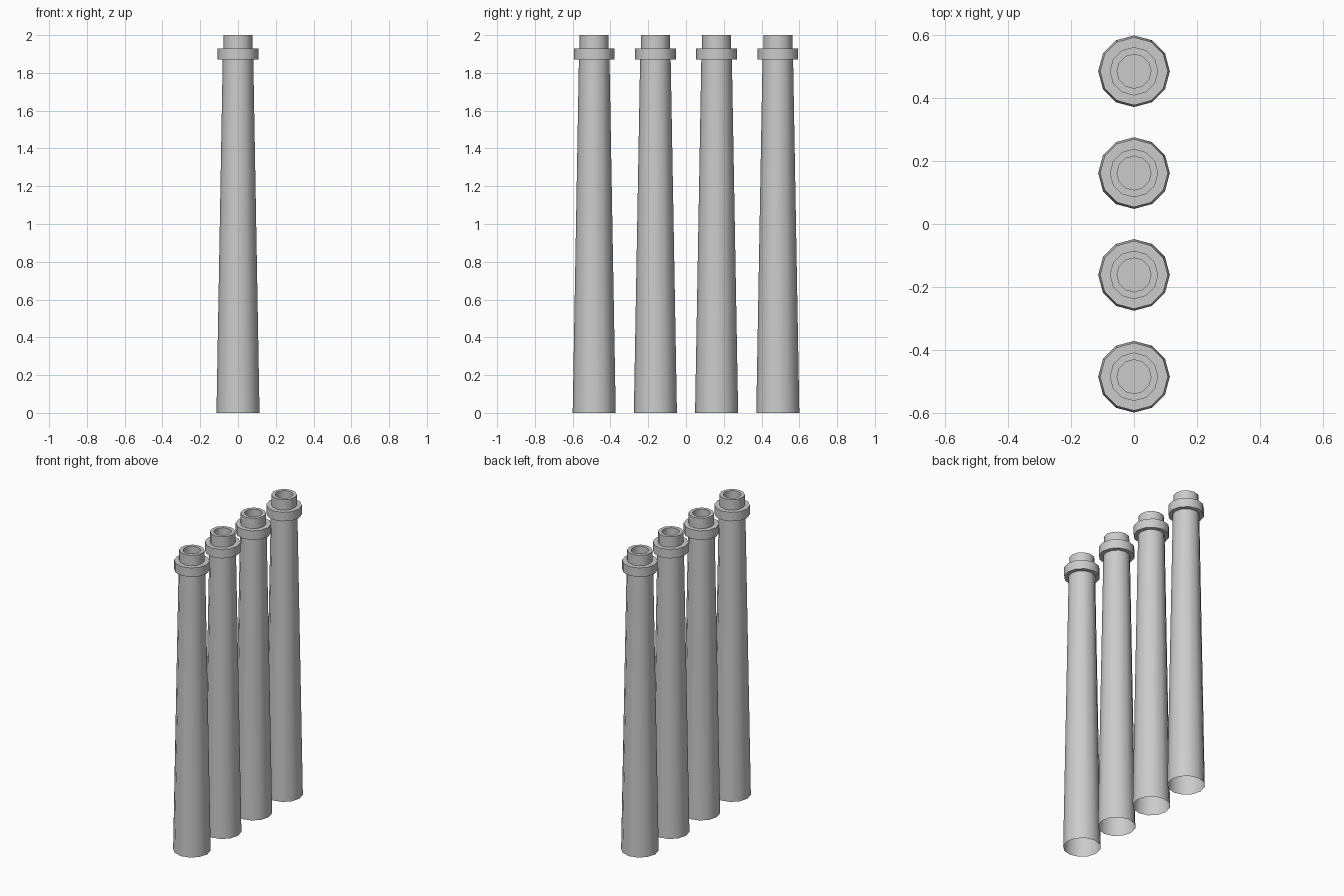
import bpy, bmesh, math

if "Cube" in bpy.data.objects:
    bpy.data.objects.remove(bpy.data.objects["Cube"])

SIDES = 12
# (radius, height) outline: open base, tapered shaft, collar, neck, recessed mouth
PROFILE = [(0.114, 0), (0.081, 1.87), (0.108, 1.87), (0.108, 1.93),
           (0.077, 1.93), (0.077, 2.0), (0.054, 2.0), (0.054, 1.9)]


def chimney(name, y):
    bm = bmesh.new()
    rings = []
    for r, z in PROFILE:
        rings.append([bm.verts.new((r * math.cos(2 * math.pi * i / SIDES),
                                    r * math.sin(2 * math.pi * i / SIDES), z))
                      for i in range(SIDES)])
    for a, b in zip(rings, rings[1:]):
        for i in range(SIDES):
            j = (i + 1) % SIDES
            bm.faces.new((a[i], a[j], b[j], b[i]))
    # floor of the mouth
    bm.faces.new(rings[-1])
    mesh = bpy.data.meshes.new(name)
    bm.to_mesh(mesh)
    bm.free()
    ob = bpy.data.objects.new(name, mesh)
    ob.location.y = y
    bpy.context.collection.objects.link(ob)
    # smooth sides, sharp rims
    bpy.ops.object.select_all(action='DESELECT')
    ob.select_set(True)
    bpy.context.view_layer.objects.active = ob
    bpy.ops.object.shade_smooth_by_angle(angle=math.radians(40))


# row of four
for n in range(4):
    chimney(f"chimney_{n + 1}", (n - 1.5) * 0.324)
